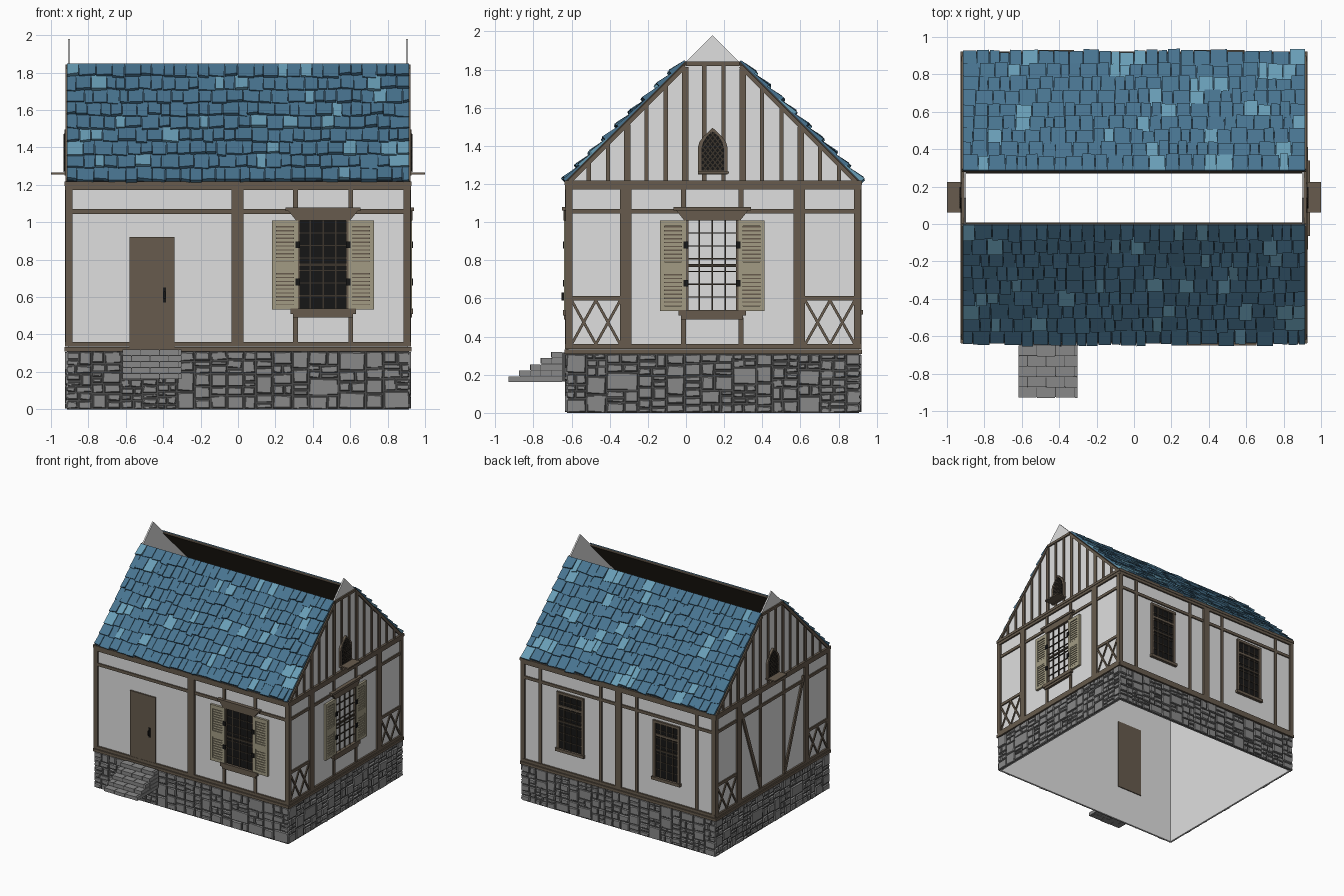
import bpy, bmesh, random, math
from mathutils import Vector

random.seed(4)
cube = bpy.data.objects.get("Cube")
if cube:
    bpy.data.objects.remove(cube)


def material(name, r, g, b):
    m = bpy.data.materials.new(name)
    m.diffuse_color = (r, g, b, 1)
    m.use_nodes = True
    bsdf = m.node_tree.nodes["Principled BSDF"]
    bsdf.inputs["Base Color"].default_value = (r, g, b, 1)
    bsdf.inputs["Roughness"].default_value = 0.9
    return m


PLASTER = material("plaster", 0.74, 0.74, 0.74)
STONE = material("grey_stone", 0.25, 0.25, 0.25)
GROUT = material("dark_grout", 0.07, 0.07, 0.07)
TIMBER = material("timber", 0.135, 0.105, 0.075)
DARKWOOD = material("dark_wood", 0.045, 0.035, 0.025)
SHUTTER = material("shutter_paint", 0.36, 0.33, 0.23)
BLACK = material("black_glass", 0.008, 0.008, 0.008)
TILE = material("slate_blue", 0.065, 0.175, 0.28)
TILE_DARK = material("slate_dark", 0.025, 0.055, 0.085)
TILE_LIGHT = material("slate_light", 0.14, 0.34, 0.47)

# Each wall has its own frame: u along the wall, z up, d outward
X, Y0, Y1, MID, APEX = 0.91, -0.62, 0.905, 0.14, 1.98
FRAMES = {
    "front": lambda u, z, d: (u, Y0 - d, z),
    "back": lambda u, z, d: (u, Y1 + d, z),
    "right_end": lambda u, z, d: (X + d, u, z),
    "left_end": lambda u, z, d: (-X - d, u, z),
}
C = math.sqrt(0.5)


def front_slope(u, v, d):
    return (u, -0.625 + (v - d) * C, 1.215 + (v + d) * C)


def back_slope(u, v, d):
    x, y, z = front_slope(u, v, d)
    return (x, 2 * MID - y, z)


class Part:
    """Collects solids into one object."""

    def __init__(self, name, *mats):
        self.name, self.mats, self.bm = name, mats, bmesh.new()

    def solid(self, f, low, high, mat=0):
        a = [self.bm.verts.new(f(*p)) for p in low]
        b = [self.bm.verts.new(f(*p)) for p in high]
        n = len(a)
        faces = [self.bm.faces.new(a[::-1]), self.bm.faces.new(b)]
        for i in range(n):
            j = (i + 1) % n
            faces.append(self.bm.faces.new((a[i], a[j], b[j], b[i])))
        for face in faces:
            face.material_index = mat

    def prism(self, f, pts, d0, d1):
        self.solid(f, [(u, z, d0) for u, z in pts], [(u, z, d1) for u, z in pts])

    def box(self, f, u0, u1, z0, z1, d0, d1):
        self.prism(f, [(u0, z0), (u1, z0), (u1, z1), (u0, z1)], d0, d1)

    def beam(self, f, p, q, w, d0, d1):
        p, q = Vector(p), Vector(q)
        s = (q - p).normalized().orthogonal() * w / 2
        self.prism(f, [p - s, q - s, q + s, p + s], d0, d1)

    def finish(self):
        bmesh.ops.recalc_face_normals(self.bm, faces=self.bm.faces)
        mesh = bpy.data.meshes.new(self.name)
        self.bm.to_mesh(mesh)
        self.bm.free()
        for m in self.mats:
            mesh.materials.append(m)
        bpy.context.collection.objects.link(bpy.data.objects.new(self.name, mesh))


def split(u0, u1, z0, z1):
    """Divide a rectangle into irregular masonry stones."""
    w, h = u1 - u0, z1 - z0
    t = random.uniform(0.35, 0.65)
    if w > 0.17 or (w > 0.1 and w > 1.8 * h):
        m = u0 + w * t
        return split(u0, m, z0, z1) + split(m, u1, z0, z1)
    if h > 0.11 or (h > 0.06 and random.random() < 0.5):
        m = z0 + h * t
        return split(u0, u1, z0, m) + split(u0, u1, m, z1)
    return [(u0, u1, z0, z1)]


def gable_z(y):
    return APEX - abs(y - MID)


walls = Part("plaster_walls", PLASTER)
grout = Part("foundation_grout", GROUT)
stones = Part("foundation_stones", STONE)
timber = Part("timber_frame", TIMBER)
trim = Part("window_trim", TIMBER)
bars = Part("window_bars", DARKWOOD)
glass = Part("window_glass", BLACK)
shutters = Part("shutters", SHUTTER)
backing = Part("shutter_backing", TIMBER)
iron = Part("hinges_and_handle", BLACK)

# Walls, foundation, sill and top beams, corner posts, upper rail
for name, f in FRAMES.items():
    end = name.endswith("end")
    lo, hi = (Y0, Y1) if end else (-X, X)
    outline = [(lo, 0), (hi, 0), (hi, 1.21)]
    outline += [(hi, gable_z(hi)), (MID, APEX), (lo, gable_z(lo))] if end else [(lo, 1.21)]
    walls.prism(f, outline, -0.012, 0)
    grout.box(f, lo, hi, 0, 0.31, -0.002, 0.003)
    for u0, u1, z0, z1 in split(lo - 0.01, hi + 0.01, 0, 0.31):
        d, g = random.uniform(0.009, 0.015), 0.0035
        j = [random.uniform(0.001, 0.009) for _ in range(4)]
        low = [(u0 + g, z0 + g, 0), (u1 - g, z0 + g, 0), (u1 - g, z1 - g, 0), (u0 + g, z1 - g, 0)]
        high = [(u0 + g + j[0], z0 + g + j[1], d), (u1 - g - j[1], z0 + g + j[2], d),
                (u1 - g - j[2], z1 - g - j[3], d), (u0 + g + j[3], z1 - g - j[0], d)]
        stones.solid(f, low, high)
    timber.box(f, lo - 0.014, hi + 0.014, 0.31, 0.333, 0, 0.018)
    timber.box(f, lo - 0.01, hi + 0.01, 0.336, 0.36, 0, 0.014)
    timber.box(f, lo - 0.012, hi + 0.012, 1.172, 1.195, 0, 0.014)
    timber.box(f, lo - 0.016, hi + 0.016, 1.195, 1.218, 0, 0.018)
    timber.box(f, lo - 0.012, lo + 0.024, 0.35, 1.18, 0, 0.013)
    timber.box(f, hi - 0.024, hi + 0.012, 0.35, 1.18, 0, 0.013)
    timber.box(f, lo, hi, 1.045, 1.07, 0, 0.01)


def window(f, u0, u1, glazed, shuttered):
    z0, z1 = 0.54, 1.01
    if glazed:
        glass.box(f, u0, u1, z0, z1, 0, 0.004)
    for i in range(1, 4):
        u = u0 + (u1 - u0) * i / 4
        bars.box(f, u - 0.004, u + 0.004, z0, z1, 0, 0.009)
    for i in range(1, 7):
        z = z0 + (z1 - z0) * i / 7
        bars.box(f, u0, u1, z - 0.003, z + 0.003, 0, 0.008)
    bars.box(f, u0, u1, 0.765, 0.78, 0, 0.011)
    for u in (u0, u1):
        trim.box(f, u - 0.012, u + 0.012, z0, z1, 0, 0.014)
    if not shuttered:
        trim.box(f, u0 - 0.012, u1 + 0.012, z1 - 0.01, z1 + 0.012, 0, 0.016)
        trim.box(f, u0, u1, 0.89, 0.91, 0, 0.013)
        trim.box(f, u0 - 0.02, u1 + 0.02, z0 - 0.025, z0, 0, 0.024)
        return
    # Flared lintel, sill and short studs
    trim.prism(f, [(u0 - 0.01, 1.01), (u1 + 0.01, 1.01), (u1 + 0.05, 1.06), (u0 - 0.05, 1.06)], 0, 0.022)
    trim.box(f, u0 - 0.065, u1 + 0.065, 1.06, 1.08, 0, 0.03)
    trim.box(f, u0 - 0.04, u1 + 0.04, 0.51, 0.54, 0, 0.026)
    trim.box(f, u0 - 0.025, u1 + 0.025, 0.49, 0.51, 0, 0.02)
    for u in (u0 - 0.013, u1 + 0.013):
        timber.box(f, u - 0.013, u + 0.013, 0.35, 0.5, 0, 0.01)
        timber.box(f, u - 0.013, u + 0.013, 1.07, 1.18, 0, 0.01)
    # Louvred shutters with hinges
    for a, b, hinge in ((u0 - 0.137, u0, u0), (u1, u1 + 0.137, u1)):
        backing.box(f, a + 0.01, b - 0.01, 0.54, 1.0, 0, 0.011)
        shutters.box(f, a, a + 0.024, 0.533, 1.01, 0, 0.02)
        shutters.box(f, b - 0.024, b, 0.533, 1.01, 0, 0.02)
        for lo, hi in ((0.533, 0.56), (0.74, 0.79), (0.98, 1.01)):
            shutters.box(f, a + 0.024, b - 0.024, lo, hi, 0, 0.019)
        for base in (0.56, 0.79):
            for i in range(9):
                z = base + 0.004 + i * 0.0205
                shutters.box(f, a + 0.024, b - 0.024, z, z + 0.014, 0.008, 0.016)
        for z in (0.68, 0.88):
            iron.box(f, hinge - 0.012, hinge + 0.012, z - 0.018, z + 0.018, 0.01, 0.026)


# Front: window, post, door with handle
front, back = FRAMES["front"], FRAMES["back"]
window(front, 0.32, 0.59, True, True)
timber.box(front, -0.035, 0.03, 0.35, 1.18, 0, 0.014)
door = Part("door", TIMBER)
door.box(front, -0.58, -0.34, 0.31, 0.92, -0.02, 0.012)
door.finish()
iron.box(front, -0.402, -0.384, 0.57, 0.65, 0.012, 0.018)
iron.box(front, -0.398, -0.388, 0.59, 0.63, 0.018, 0.034)

# Back: two plain windows and studs
timber.box(back, -0.03, 0.03, 0.35, 1.18, 0, 0.014)
for s in (-1, 1):
    window(back, s * 0.455 - 0.115, s * 0.455 + 0.115, True, False)
    for u in (0.17, 0.74):
        timber.box(back, s * u - 0.013, s * u + 0.013, 0.35, 1.18, 0, 0.01)


def arch(grow):
    """Pointed arch outline."""
    right = [(0.058 + grow, 1.27 - grow), (0.058 + grow, 1.39), (0.05 + grow, 1.42), (0.03 + grow * 0.8, 1.452)]
    return [(MID + a, z) for a, z in right] + [(MID, 1.475 + grow)] + [(MID - a, z) for a, z in right[::-1]]


# Gable ends
for name in ("right_end", "left_end"):
    f = FRAMES[name]
    for u0, u1 in ((-0.345, -0.285), (0.565, 0.625)):
        timber.box(f, u0, u1, 0.35, 1.18, 0, 0.014)
    for u0, u1 in ((-0.6, -0.345), (0.625, 0.885)):
        timber.box(f, u0, u1, 0.59, 0.614, 0, 0.01)
        w = (u1 - u0) / 2
        for i in range(2):
            a, b = u0 + i * w, u0 + (i + 1) * w
            timber.beam(f, (a, 0.36), (b, 0.59), 0.014, 0, 0.008)
            timber.beam(f, (a, 0.59), (b, 0.36), 0.014, 0, 0.009)
    for i in range(14):
        u, w = -0.51 + i * 0.101, 0.017 if i % 3 == 2 else 0.011
        timber.box(f, u - w, u + w, 1.21, min(1.83, gable_z(u) - 0.02), 0, 0.008)
    for s in (-1, 1):
        timber.beam(f, (MID + s * 0.75, 1.213), (MID + s * 0.145, 1.818), 0.022, 0, 0.012)
    timber.box(f, 0.0, 0.28, 1.82, 1.842, 0, 0.012)
    # Arched attic window, diamond lattice and ledge
    trim.prism(f, arch(0.02), 0, 0.018)
    glass.prism(f, arch(0.0), 0, 0.021)
    for s in (-1, 1):
        for k in range(-2, 9):
            inside = []
            for n in range(41):
                a = -0.056 + n * 0.0028
                z = 1.265 + k * 0.032 + s * a * 1.25
                limit = 0.056 if z < 1.39 else 0.056 * math.sqrt(max(0, (1.475 - z) / 0.085))
                if z > 1.27 and abs(a) <= limit:
                    inside.append((MID + a, z))
            if len(inside) > 4:
                bars.beam(f, inside[0], inside[-1], 0.006, 0.019, 0.024)
    trim.box(f, 0.062, 0.225, 1.255, 1.266, 0, 0.09)

window(FRAMES["right_end"], 0.0, 0.275, False, True)
left = FRAMES["left_end"]
for stud, post in ((-0.02, -0.28), (0.3, 0.56)):
    timber.box(left, stud - 0.013, stud + 0.013, 0.35, 1.18, 0, 0.01)
    timber.beam(left, (stud, 0.36), (post, 1.1), 0.028, 0, 0.012)

for part in (walls, grout, stones, timber, trim, bars, glass, shutters, backing, iron):
    part.finish()

# Brick steps
steps = Part("brick_steps", STONE)
core = Part("step_grout", GROUT)
for i in range(5):
    y1, top = 0.03 + 0.056 * (i + 1), 0.32 - 0.032 * i
    core.box(front, -0.612, -0.308, 0.165, top - 0.004, 0, y1 - 0.004)
    cuts = [-0.62] + [-0.62 + 0.1 * k + (0.05 if i % 2 else 0) for k in range(1 - i % 2, 4 - i % 2)] + [-0.30]
    for a, b in zip(cuts, cuts[1:]):
        for row in range(5 - i):
            z = 0.16 + row * 0.032
            steps.box(front, a + 0.002, b - 0.002, z + 0.002, z + 0.031, y1 - 0.056, y1 + random.uniform(-0.003, 0.002))
steps.finish()
core.finish()

# Open-ridged roof: boards below, staggered slates above
deck = Part("roof_boards", DARKWOOD)
slates = Part("roof_slates", TILE, TILE_LIGHT, TILE_DARK)
ROWS, RUN = 9, 0.885
for f in (front_slope, back_slope):
    deck.box(f, -0.912, 0.912, 0, RUN, -0.012, 0.004)
    slates.solid(f, [(-0.912, 0, 0.004), (0.912, 0, 0.004), (0.912, RUN, 0.004), (-0.912, RUN, 0.004)],
                 [(-0.912, 0, 0.01), (0.912, 0, 0.01), (0.912, RUN, 0.01), (-0.912, RUN, 0.01)], 2)
    for r in range(ROWS):
        u, step = -0.915, RUN / ROWS
        while u < 0.9:
            end = u + random.uniform(0.045, 0.095)
            end = 0.915 if end > 0.88 else end
            v0, v1 = r * step - random.uniform(-0.008, 0.014), min((r + 1) * step + 0.01, RUN)
            skew, d = random.uniform(-0.008, 0.008), random.uniform(0.02, 0.032)
            a, b = u + 0.002, end - 0.002
            low = [(a, v0, 0.006), (b, v0 + skew, 0.006), (b, v1, 0.006), (a, v1, 0.006)]
            high = [(a, v0, d), (b, v0 + skew, d + skew * 0.5), (b, v1, 0.012), (a, v1, 0.012)]
            slates.solid(f, low, high, 1 if random.random() < 0.12 else 0)
            u = end
deck.finish()
slates.finish()
